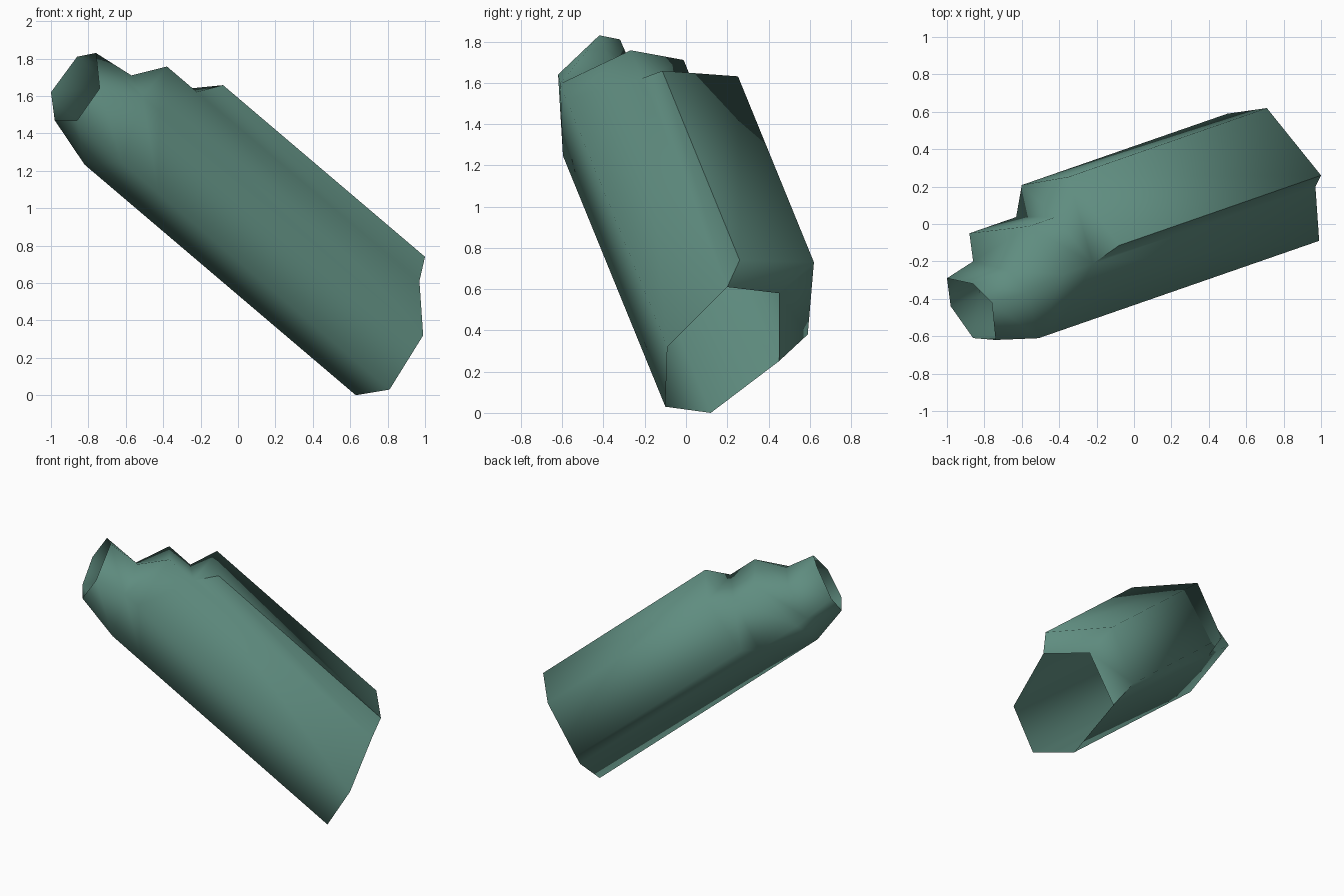
import bpy
import bmesh
import math
from mathutils import Vector

cube = bpy.data.objects.get("Cube")
if cube:
    bpy.data.objects.remove(cube, do_unlink=True)

# Colour
green = bpy.data.materials.new("muted_green")
green.use_nodes = True
colour = (0.115, 0.265, 0.215, 1)
green.diffuse_color = colour
green.node_tree.nodes["Principled BSDF"].inputs["Base Color"].default_value = colour

# Direction from the foot of the tube up to its mouth
axis = Vector((-1, -0.347, 0.85))

# Corners of the open foot, named by their place around the tube
foot = {
    "front_low": (0.81, -0.10, 0.03),
    "front_high": (0.99, -0.09, 0.32),
    "groove": (0.97, 0.20, 0.61),
    "ridge": (1.00, 0.26, 0.74),
    "back_high": (0.71, 0.62, 0.73),
    "back_low": (0.50, 0.59, 0.38),
    "inner_back": (0.77, 0.45, 0.58),
    "inner_low": (0.56, 0.45, 0.25),
    "under": (0.63, 0.12, 0.0),
}

# How far each corner runs along the axis to the body top and middle step
body_run = {"front_low": 1.235, "front_high": 1.41, "groove": 1.19,
            "ridge": 1.08, "back_high": 1.06, "back_low": 1.1,
            "inner_back": 1.19, "inner_low": 1.19, "under": 1.23}
step_run = {"front_low": 1.43, "front_high": 1.5, "groove": 1.35,
            "inner_back": 1.33, "inner_low": 1.44, "under": 1.45}

# Neck base valley and open mouth
neck_base = {"groove": (-0.57, -0.37, 1.71),
             "inner_back": (-0.67, -0.25, 1.65),
             "inner_low": (-0.86, -0.20, 1.47)}
mouth = {"front_low": (-0.86, -0.61, 1.47),
         "front_high": (-0.74, -0.62, 1.64),
         "groove": (-0.76, -0.42, 1.83),
         "inner_back": (-0.86, -0.32, 1.81),
         "inner_low": (-1.00, -0.29, 1.62),
         "under": (-0.98, -0.44, 1.47)}

outer_loop = ["front_low", "front_high", "groove", "ridge",
              "back_high", "back_low", "inner_low", "under"]
inner_loop = ["front_low", "front_high", "groove",
              "inner_back", "inner_low", "under"]

bm = bmesh.new()


def place(points):
    return {name: bm.verts.new(point) for name, point in points.items()}


def slide(runs):
    return place({name: Vector(foot[name]) + axis * run
                  for name, run in runs.items()})


def bridge(lower, upper, loop):
    for a, b in zip(loop, loop[1:] + loop[:1]):
        corners = []
        for vert in (lower[a], lower[b], upper[b], upper[a]):
            if vert not in corners:
                corners.append(vert)
        if len(corners) > 2:
            bm.faces.new(corners)


def shoulder(ring):
    # Fills the crescent between the wide body and the narrow inner outline
    bm.faces.new([ring[n] for n in ("groove", "ridge", "back_high", "inner_back")])
    bm.faces.new([ring[n] for n in ("inner_back", "back_high", "back_low", "inner_low")])


foot_ring = place(foot)
body_ring = slide(body_run)
step_ring = slide(step_run)
neck_ring = {**step_ring, **place(neck_base)}
mouth_ring = place(mouth)

# Wide body, with a crescent at each end
bridge(foot_ring, body_ring, outer_loop)
shoulder(foot_ring)
shoulder(body_ring)
# Middle step, neck shoulder and neck
bridge(body_ring, step_ring, inner_loop)
bridge(step_ring, neck_ring, inner_loop)
bridge(neck_ring, mouth_ring, inner_loop)

bmesh.ops.recalc_face_normals(bm, faces=bm.faces[:])
mesh = bpy.data.meshes.new("stepped_tube")
bm.to_mesh(mesh)
bm.free()
mesh.materials.append(green)
tube = bpy.data.objects.new("stepped_tube", mesh)
bpy.context.collection.objects.link(tube)

# Smooth rounded sides
bpy.ops.object.select_all(action="DESELECT")
tube.select_set(True)
bpy.context.view_layer.objects.active = tube
bpy.ops.object.shade_smooth_by_angle(angle=math.radians(75))
